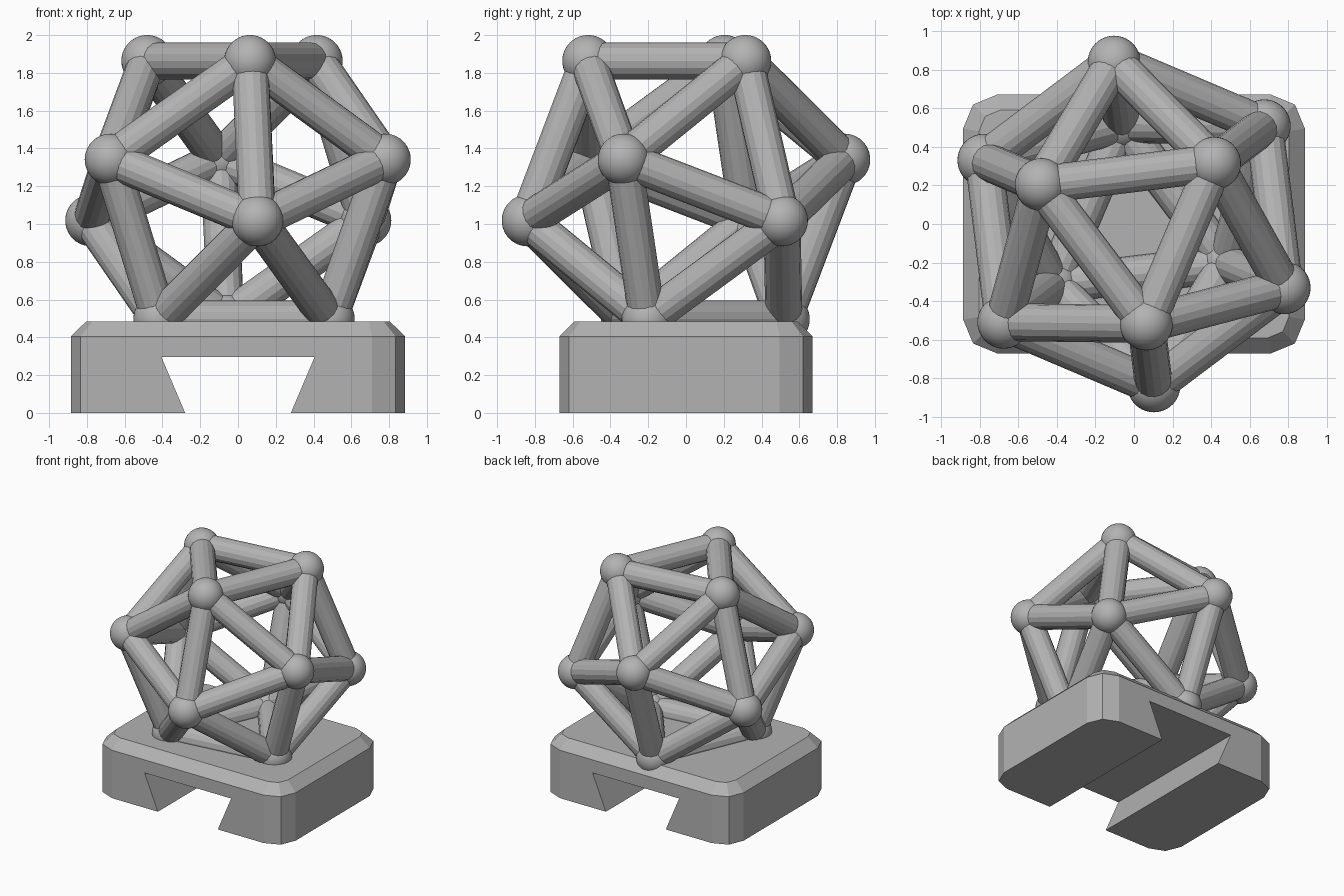
import bpy, bmesh, math
from mathutils import Vector

if "Cube" in bpy.data.objects:
    bpy.data.objects.remove(bpy.data.objects["Cube"])

grey = bpy.data.materials.new("plain_grey")
grey.diffuse_color = (0.45, 0.45, 0.45, 1)
grey.use_nodes = True
grey.node_tree.nodes["Principled BSDF"].inputs["Base Color"].default_value = grey.diffuse_color

R = 0.86                 # distance from the cage centre to a joint
CENTRE_Z = 1.18
JOINT_R, STRUT_R = 0.137, 0.098


def add_object(name, bm):
    bmesh.ops.recalc_face_normals(bm, faces=bm.faces)
    mesh = bpy.data.meshes.new(name)
    bm.to_mesh(mesh)
    bm.free()
    mesh.materials.append(grey)
    obj = bpy.data.objects.new(name, mesh)
    bpy.context.collection.objects.link(obj)
    return obj


def loft(bm, rings):
    """Skin a stack of equal-sized closed rings and cap both ends."""
    rows = [[bm.verts.new(p) for p in ring] for ring in rings]
    n = len(rows[0])
    for a, b in zip(rows, rows[1:]):
        for i in range(n):
            j = (i + 1) % n
            bm.faces.new((a[i], a[j], b[j], b[i]))
    bm.faces.new(rows[0][::-1])
    bm.faces.new(rows[-1])


def rounded_rect(hx, hy, r, z):
    """Rectangle whose corners are two-segment arcs."""
    pts = []
    for k, (sx, sy) in enumerate(((1, 1), (-1, 1), (-1, -1), (1, -1))):
        for s in range(3):
            a = math.radians(90 * k + 45 * s)
            pts.append((sx * (hx - r) + r * math.cos(a),
                        sy * (hy - r) + r * math.sin(a), z))
    return pts


# Base block with chamfered top
bm = bmesh.new()
loft(bm, [rounded_rect(0.885, 0.67, 0.175, 0),
          rounded_rect(0.885, 0.67, 0.175, 0.405),
          rounded_rect(0.803, 0.59, 0.11, 0.485)])
base = add_object("base", bm)

# Dovetail slot through the underside
bm = bmesh.new()
slope = (0.405 - 0.28) / 0.295
low = 0.28 - 0.1 * slope
slot = [(-low, -0.1), (low, -0.1), (0.405, 0.295), (-0.405, 0.295)]
loft(bm, [[(x, y, z) for x, z in slot] for y in (-1, 1)])
cutter = add_object("slot_cutter", bm)
cutter.hide_render = True
cut = base.modifiers.new("slot", 'BOOLEAN')
cut.operation = 'DIFFERENCE'
cut.solver = 'EXACT'
cut.object = cutter
bpy.context.view_layer.objects.active = base
bpy.ops.object.modifier_apply(modifier=cut.name)
bpy.data.objects.remove(cutter)

# Icosahedron joints, resting on one triangular face
joints = []
for radius, height, turn in ((0.607, 0.7947, 0), (0.9822, 0.1876, 60),
                             (0.9822, -0.1876, 0), (0.607, -0.7947, 60)):
    for k in range(3):
        a = math.radians(-83 + turn + 120 * k)
        joints.append(Vector((R * radius * math.cos(a), R * radius * math.sin(a),
                              CENTRE_Z + R * height)))

# Ball joints
for p in joints:
    bm = bmesh.new()
    bmesh.ops.create_uvsphere(bm, u_segments=40, v_segments=20, radius=JOINT_R)
    for f in bm.faces:
        f.smooth = True
    add_object("ball_joint", bm).location = p

# Struts between neighbouring joints
for i, p in enumerate(joints):
    for q in joints[i + 1:]:
        d = q - p
        if d.length < 1.1 * R:
            bm = bmesh.new()
            bmesh.ops.create_cone(bm, cap_ends=True, segments=16, radius1=STRUT_R,
                                  radius2=STRUT_R, depth=d.length)
            strut = add_object("strut", bm)
            strut.location = (p + q) / 2
            strut.rotation_mode = 'QUATERNION'
            strut.rotation_quaternion = d.to_track_quat('Z', 'Y')
